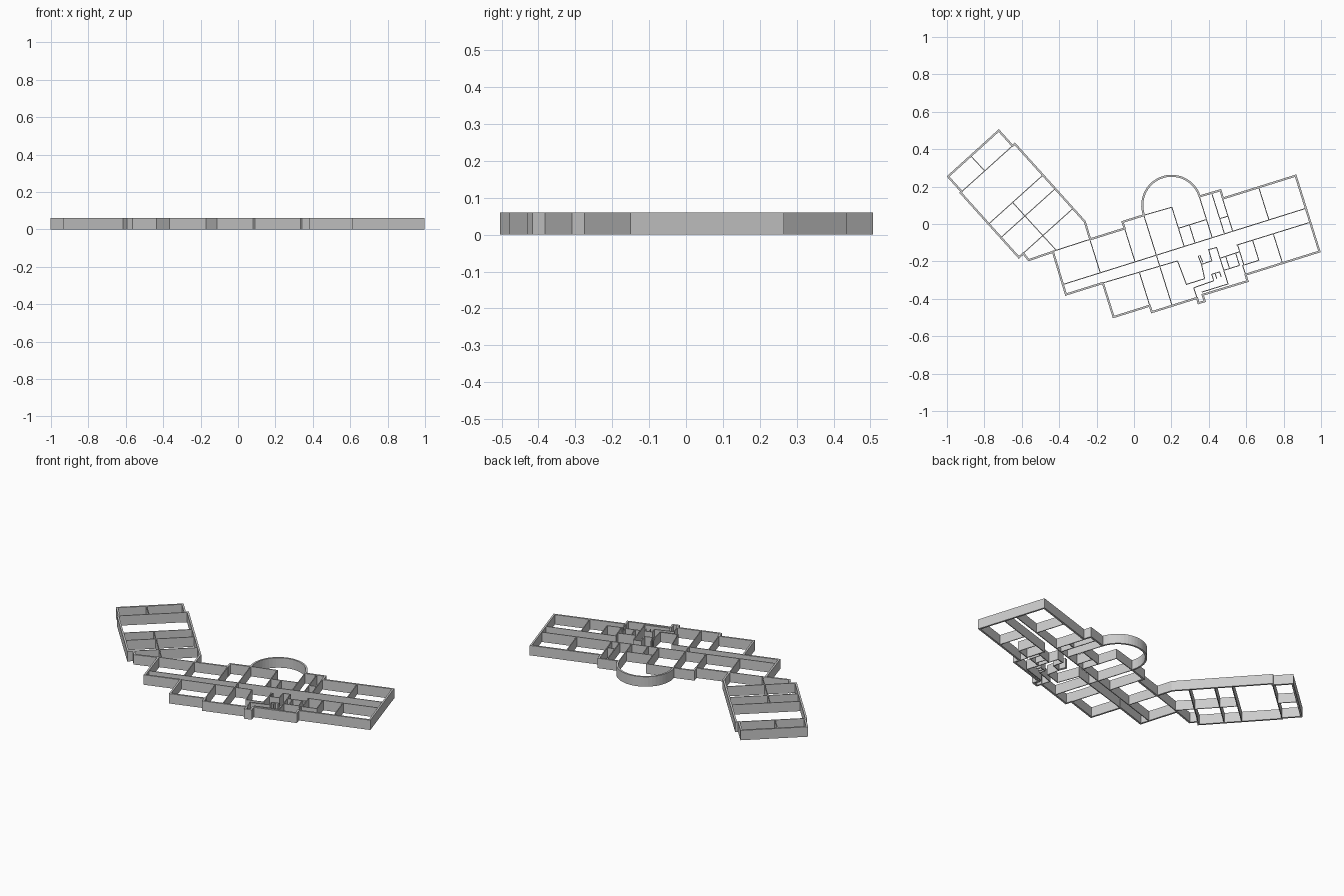
import bpy, bmesh, math
from mathutils import Vector, Matrix

if "Cube" in bpy.data.objects:
    bpy.data.objects.remove(bpy.data.objects["Cube"])

HEIGHT = 0.06
OUTER, INNER = 0.011, 0.005
MAIN = Matrix.Rotation(math.radians(17.4), 2)     # long wing axes
WING = Matrix.Rotation(math.radians(-48), 2)      # angled wing axes


def place(frame, pts):
    return [frame @ Vector(p) for p in pts]


def wall(name, pts, thick, closed=False):
    """Mitred wall of constant thickness following a plan polyline."""
    n = len(pts)
    bm = bmesh.new()
    rings = []
    for i, p in enumerate(pts):
        a = pts[i - 1] if (i or closed) else None
        b = pts[(i + 1) % n] if (i < n - 1 or closed) else None
        d1 = (p - a).normalized() if a is not None else (b - p).normalized()
        d2 = (b - p).normalized() if b is not None else d1
        n1, n2 = Vector((-d1.y, d1.x)), Vector((-d2.y, d2.x))
        off = (n1 + n2) / max(1 + n1.dot(n2), 0.3) * thick / 2
        rings.append([bm.verts.new((q.x, q.y, z)) for q, z in
                      ((p + off, 0), (p - off, 0), (p - off, HEIGHT), (p + off, HEIGHT))])
    for i in range(n if closed else n - 1):
        r, s = rings[i], rings[(i + 1) % n]
        for k in range(4):
            m = (k + 1) % 4
            bm.faces.new((r[k], r[m], s[m], s[k]))
    if not closed:
        bm.faces.new(rings[0])
        bm.faces.new(rings[-1])
    bmesh.ops.recalc_face_normals(bm, faces=bm.faces)
    me = bpy.data.meshes.new(name)
    bm.to_mesh(me)
    bm.free()
    ob = bpy.data.objects.new(name, me)
    bpy.context.collection.objects.link(ob)
    return ob


# Outer wall: one loop round both wings, with the round bay on the back
bay = [(0.222 - 0.157 * math.cos(math.pi * i / 24), 0.036 + 0.157 * math.sin(math.pi * i / 24))
       for i in range(25)]
outline = place(WING, [(-.854, -.569), (-.855, -.203), (-.745, -.203), (-.745, -.187), (-.186, -.187)])
outline += place(MAIN, [(-.248, -.008), (-.055, -.008), (-.055, .029), (.065, .029)])
outline += place(MAIN, bay)
outline += place(MAIN, [
    (.495, .034), (.495, -.012), (.902, -.012), (.902, -.437), (.488, -.437), (.488, -.473),
    (.237, -.471), (.237, -.507), (.203, -.507), (.203, -.478), (-.05, -.478), (-.05, -.442),
    (-.253, -.442), (-.253, -.251), (-.46, -.251), (-.458, -.012), (-.595, -.016)])
outline += place(WING, [(-.279, -.545), (-.279, -.577), (-.745, -.577), (-.745, -.569)])
wall("outer_wall", outline, OUTER, closed=True)

# Long corridor walls
for pts in ([(-.46, -.195), (.902, -.195)],
            [(-.253, -.251), (.163, -.258)],
            [(.49, -.272), (.902, -.273)],
            [(-.458, -.01), (-.248, -.008)]):
    wall("corridor_wall", place(MAIN, pts), INNER)

# Straight cross walls of the long wing: (u, v start, v end)
for u, v0, v1 in ((-.25, -.008, -.195), (-.055, -.008, -.195), (.064, .029, -.479),
                  (.22, .027, -.195), (.281, -.093, -.195), (.377, .034, -.195),
                  (.446, .034, -.195), (.492, -.012, -.195), (.695, -.012, -.195),
                  (.695, -.272, -.437), (-.05, -.253, -.442)):
    wall("cross_wall", place(MAIN, [(u, v0), (u, v1)]), INNER)
wall("bay_front_wall", place(MAIN, [(.065, .029), (.222, .025)]), INNER)

# Small service rooms near the front
for pts in ([(.22, -.093), (.377, -.093)],
            [(.446, -.11), (.492, -.11)],
            [(.163, -.258), (.171, -.392), (.273, -.392)],
            [(.579, -.273), (.579, -.385), (.488, -.385)],
            [(.495, -.272), (.495, -.385)],
            [(.488, -.385), (.488, -.437)],
            [(.273, -.392), (.28, -.314)],
            [(.276, -.264), (.28, -.314), (.338, -.312), (.34, -.25), (.384, -.252), (.384, -.38)],
            [(.286, -.264), (.29, -.306)],
            [(.203, -.507), (.203, -.421), (.316, -.417), (.316, -.381), (.36, -.381), (.36, -.41)],
            [(.335, -.381), (.335, -.412)],
            [(.237, -.456), (.384, -.456), (.384, -.38)],
            [(.384, -.312), (.495, -.31)],
            [(.384, -.38), (.472, -.38)],
            [(.416, -.312), (.416, -.38)],
            [(.472, -.312), (.472, -.38)]):
    wall("service_room_wall", place(MAIN, pts), INNER)

# Rooms of the angled wing
for s in (-.745, -.52, -.422, -.28):
    wall("wing_cross_wall", place(WING, [(s, -.574), (s, -.19)]), INNER)
for s0, s1 in ((-.855, -.745), (-.52, -.175)):
    wall("wing_partition", place(WING, [(s0, -.405), (s1, -.403)]), INNER)
